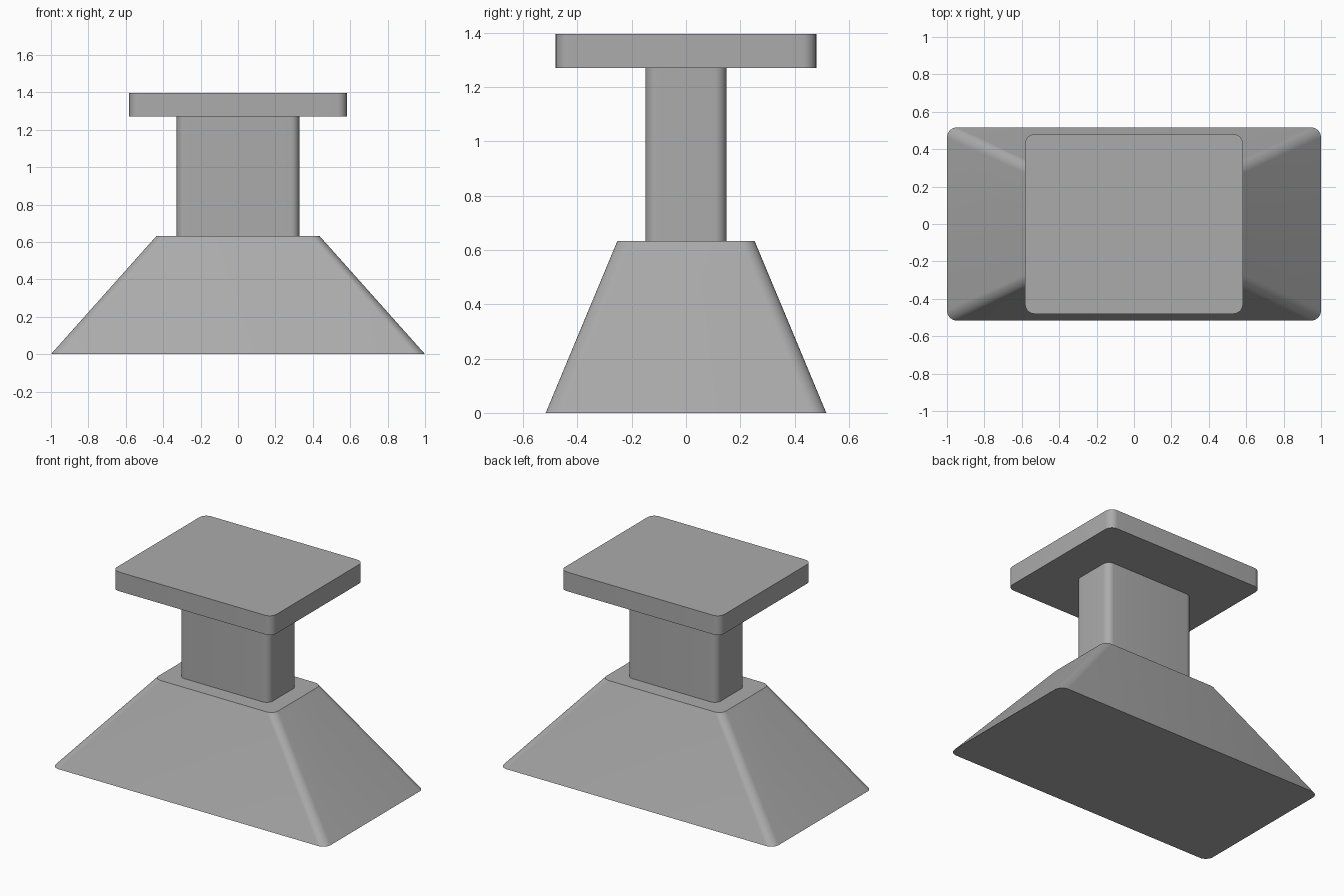
import bpy, bmesh, math

if "Cube" in bpy.data.objects:
    bpy.data.objects.remove(bpy.data.objects["Cube"])

grey = bpy.data.materials.new("plain grey")
grey.diffuse_color = (0.41, 0.41, 0.41, 1.0)
grey.use_nodes = True
grey.node_tree.nodes["Principled BSDF"].inputs["Base Color"].default_value = grey.diffuse_color


def rounded_rect(hx, hy, r, steps=8):
    """Outline of a rectangle with rounded corners, counter-clockwise."""
    pts = []
    for i, (sx, sy) in enumerate([(1, 1), (-1, 1), (-1, -1), (1, -1)]):
        for k in range(steps + 1):
            a = math.pi / 2 * (i + k / steps)
            pts.append((sx * (hx - r) + r * math.cos(a),
                        sy * (hy - r) + r * math.sin(a)))
    return pts


def loft(name, bottom, top, z0, z1):
    """Solid between two rounded rectangles given as (half x, half y, radius)."""
    bm = bmesh.new()
    lo = [bm.verts.new((x, y, z0)) for x, y in rounded_rect(*bottom)]
    hi = [bm.verts.new((x, y, z1)) for x, y in rounded_rect(*top)]
    n = len(lo)
    bm.faces.new(lo[::-1])
    bm.faces.new(hi)
    for i in range(n):
        j = (i + 1) % n
        bm.faces.new((lo[i], lo[j], hi[j], hi[i]))
    me = bpy.data.meshes.new(name)
    bm.to_mesh(me)
    bm.free()
    me.materials.append(grey)
    ob = bpy.data.objects.new(name, me)
    bpy.context.collection.objects.link(ob)
    bpy.ops.object.select_all(action='DESELECT')
    ob.select_set(True)
    bpy.context.view_layer.objects.active = ob
    bpy.ops.object.shade_smooth_by_angle(angle=math.radians(30))
    return ob


# Sloped foot, upright post and flat top plate
loft("tapered_base", (1.0, 0.517, 0.055), (0.435, 0.253, 0.05), 0.0, 0.633)
loft("post", (0.328, 0.15, 0.045), (0.328, 0.15, 0.045), 0.633, 1.27)
loft("top_plate", (0.582, 0.48, 0.05), (0.582, 0.48, 0.05), 1.27, 1.396)
